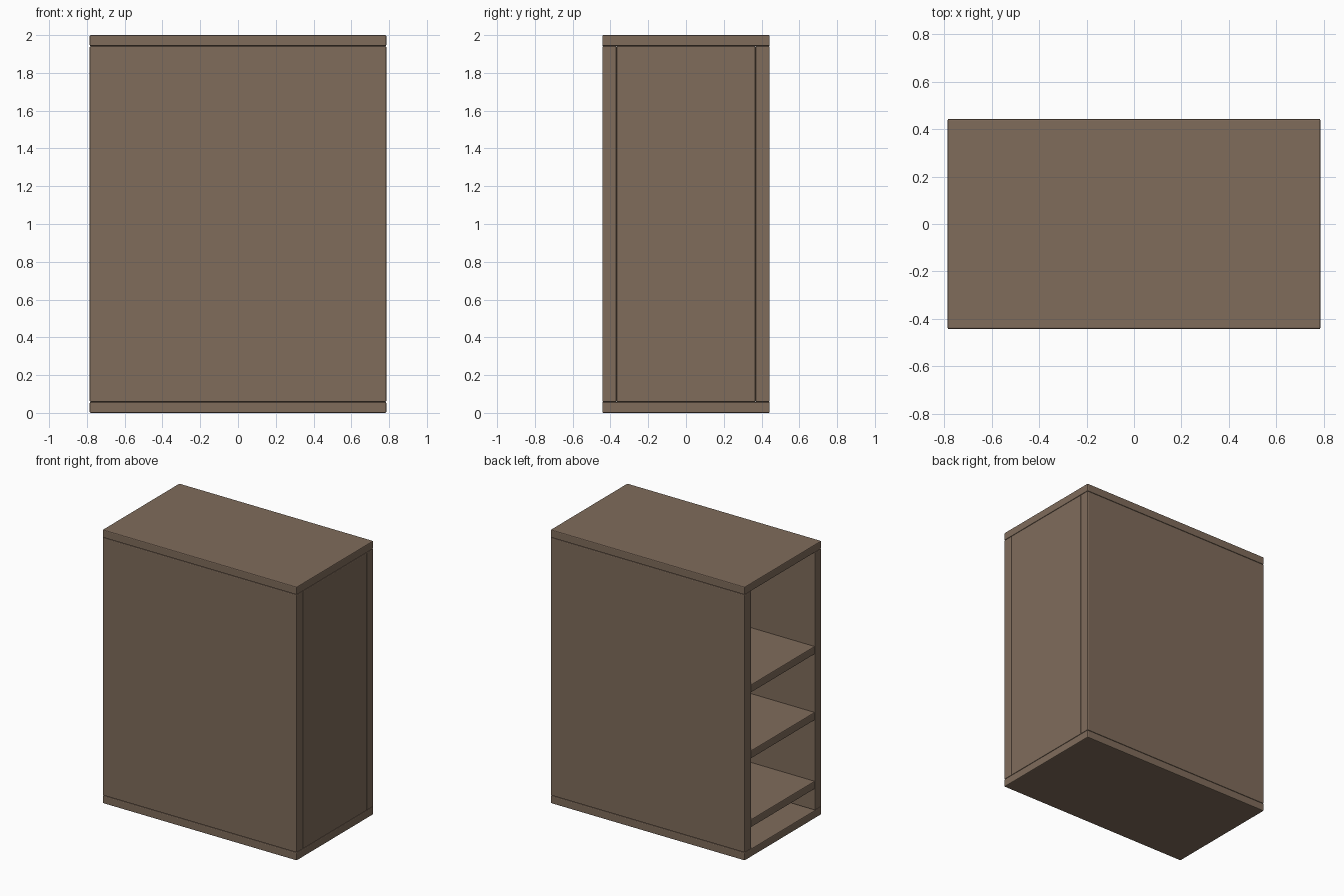
import bpy

if "Cube" in bpy.data.objects:
    bpy.data.objects.remove(bpy.data.objects["Cube"])

# Overall half sizes and board thicknesses
HX, HY, H = 0.785, 0.443, 2.0
T = 0.058       # top, bottom, shelves
S = 0.075       # side boards
BACK = 0.058    # closing board at +x

wood = bpy.data.materials.new("brown wood")
wood.diffuse_color = (0.215, 0.15, 0.105, 1)
wood.use_nodes = True
wood.node_tree.nodes["Principled BSDF"].inputs["Base Color"].default_value = wood.diffuse_color


def board(name, lo, hi, bevel=0.006):
    """Bevelled box between two corners."""
    bpy.ops.mesh.primitive_cube_add(
        size=1, location=[(a + b) / 2 for a, b in zip(lo, hi)])
    ob = bpy.context.object
    ob.name = name
    ob.scale = [b - a for a, b in zip(lo, hi)]
    bpy.ops.object.transform_apply(location=False, rotation=False, scale=True)
    mod = ob.modifiers.new("edge_bevel", 'BEVEL')
    mod.width = bevel
    mod.segments = 2
    ob.data.materials.append(wood)
    return ob


# Bottom and top boards
board("bottom_board", (-HX, -HY, 0), (HX, HY, T))
board("top_board", (-HX, -HY, H - T), (HX, HY, H))

# Long side boards
board("front_side_board", (-HX, -HY, T), (HX, -HY + S, H - T))
board("rear_side_board", (-HX, HY - S, T), (HX, HY, H - T))

# Board closing the +x end; the -x end stays open
inner = HY - S
board("closing_board", (HX - BACK, -inner, T), (HX, inner, H - T))

# Shelves, flush with the open end
for i, top in enumerate((0.273, 0.776, 1.258)):
    board(f"shelf_{i + 1}", (-HX, -inner, top - T), (HX - BACK, inner, top))
